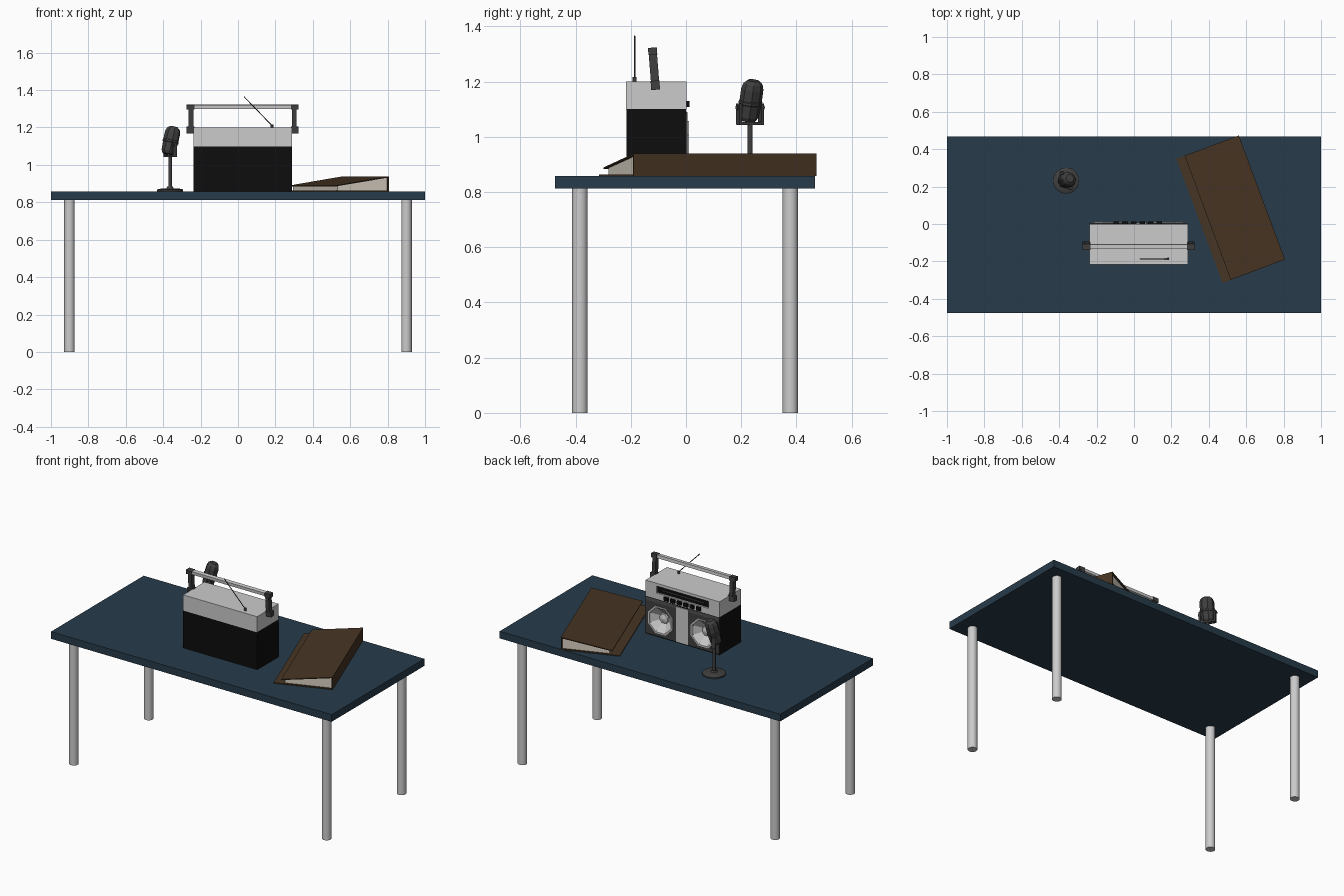
import bpy, bmesh, math
from mathutils import Matrix, Vector

if "Cube" in bpy.data.objects:
    bpy.data.objects.remove(bpy.data.objects["Cube"])

def material(name, rgb):
    m = bpy.data.materials.new(name)
    m.diffuse_color = (*rgb, 1)
    m.use_nodes = True
    m.node_tree.nodes["Principled BSDF"].inputs["Base Color"].default_value = m.diffuse_color
    return m

BLUE = material("table_blue", (.02, .043, .068))
BROWN = material("binder_brown", (.062, .035, .017))
PAPER = material("paper", (.68, .62, .53))
BLACK = material("black", (.004, .004, .004))
DARK = material("dark_grey", (.05, .05, .05))
I4 = Matrix.Identity(4)

def finish(name, bm, mat, M=I4, smooth=False):
    bmesh.ops.recalc_face_normals(bm, faces=bm.faces)
    me = bpy.data.meshes.new(name)
    bm.to_mesh(me)
    bm.free()
    ob = bpy.data.objects.new(name, me)
    bpy.context.collection.objects.link(ob)
    ob.matrix_world = M
    if mat:
        me.materials.append(mat)
    if smooth:
        bpy.ops.object.select_all(action='DESELECT')
        ob.select_set(True)
        bpy.context.view_layer.objects.active = ob
        bpy.ops.object.shade_smooth_by_angle(angle=math.radians(35))
    return ob

def box(name, lo, hi, mat=None, M=I4):
    lo, hi = Vector(lo), Vector(hi)
    bm = bmesh.new()
    bmesh.ops.create_cube(bm, size=1)
    for v in bm.verts:
        v.co = (lo + hi) / 2 + v.co * (hi - lo)
    return finish(name, bm, mat, M)

def prism(name, pts, a, b, mat, M=I4, along='Y'):
    # profile in the plane across the chosen axis, extruded from a to b
    bm = bmesh.new()
    f = bm.faces.new([bm.verts.new((p, a, q) if along == 'Y' else (a, p, q)) for p, q in pts])
    ext = bmesh.ops.extrude_face_region(bm, geom=[f])['geom']
    d = (0, b - a, 0) if along == 'Y' else (b - a, 0, 0)
    bmesh.ops.translate(bm, verts=[e for e in ext if isinstance(e, bmesh.types.BMVert)], vec=d)
    return finish(name, bm, mat, M)

def lathe(name, prof, n, mat=None, M=I4, smooth=False):
    bm = bmesh.new()
    vs = [bm.verts.new((r, 0, h)) for r, h in prof]
    es = [bm.edges.new(p) for p in zip(vs, vs[1:])]
    bmesh.ops.spin(bm, geom=vs + es, axis=(0, 0, 1), cent=(0, 0, 0), steps=n, angle=2 * math.pi)
    bmesh.ops.remove_doubles(bm, verts=bm.verts, dist=1e-5)
    return finish(name, bm, mat, M, smooth)

def rod(name, p, q, r, n=16, mat=None):
    p, q = Vector(p), Vector(q)
    L = (q - p).length
    M = Matrix.Translation(p) @ (q - p).to_track_quat('Z', 'Y').to_matrix().to_4x4()
    return lathe(name, [(0, 0), (r, 0), (r, L), (0, L)], n, mat, M, True)

def cut(ob, cutter):
    m = ob.modifiers.new("cut", 'BOOLEAN')
    m.operation, m.object, m.solver = 'DIFFERENCE', cutter, 'EXACT'
    cutter.hide_render = True
    cutter.display_type = 'WIRE'
    cutter.hide_set(True)

T = .858  # table surface height

# Table
box("table_top", (-1, -.475, .812), (1, .468, T), BLUE)
for sx in (-1, 1):
    for y in (-.384, .378):
        rod("table_leg", (sx * .901, y, 0), (sx * .901, y, .813), .028, 24)

# Radio body, speaker side facing +y
X0, X1, XC = -.239, .288, .0245
body = prism("radio_body", [(-.216, T), (0, T), (0, 1.1), (-.216, 1.1)], X0, X1, BLACK, along='X')
hood = box("radio_hood", (X0, -.217, 1.099), (X1, .001, 1.2))
window_cut = box("window_cutter", (-.16, -.014, 1.137), (.209, .05, 1.182))
cut(hood, window_cut)
box("dial_pane", (-.159, -.015, 1.138), (.208, -.009, 1.181), BLACK)
box("dial_scale", (-.12, -.01, 1.157), (.17, -.006, 1.163), DARK)

# Speakers in chamfered front panels
for s in (-1, 1):
    xc = XC + s * .152
    a, b = sorted((XC + s * .042, XC + s * .2625))
    panel = prism("speaker_panel", [(-.001, .862), (.006, .866), (.006, 1.078), (-.001, 1.097)],
                  a, b, DARK, along='X')
    M = (Matrix.Translation((xc, .006, .97)) @ Matrix.Rotation(-math.pi / 2, 4, 'X')
         @ Matrix.Rotation(math.pi / 8, 4, 'Z'))
    hole = lathe("speaker_cutter", [(0, -.06), (.092, -.06), (.092, .03), (0, .03)], 8, None, M)
    cut(body, hole)
    cut(panel, hole)
    lathe("speaker_cone", [(.094, -.003), (.094, .004), (.084, .004), (.078, -.006),
                           (.034, -.038), (.03, -.03), (0, -.022)], 8, None, M)
box("cassette_panel", (XC - .042, -.001, .864), (XC + .042, .006, 1.09))

# Row of buttons
for i in range(6):
    x = -.094 + i * .046
    box("radio_button", (x - .015, -.002, 1.108), (x + .015, .013, 1.13), BLACK)

# Carrying handle, slightly tilted
H = Matrix.Translation((XC, -.111, 1.185)) @ Matrix.Rotation(math.radians(4.5), 4, 'X')
for s in (-1, 1):
    a, b = sorted((s * .2635, s * .288))
    box("handle_arm", (a, -.015, -.014), (b, .015, .137), DARK, H)
    a, b = sorted((s * .258, s * .299))
    box("handle_corner", (a, -.016, .112), (b, .016, .138), DARK, H)
    box("handle_pivot", (a, -.016, -.015), (b, .016, .018), DARK, H)
box("handle_bar", (-.26, -.013, .116), (.26, .013, .136), None, H)

# Antenna
rod("antenna_base", (.182, -.186, 1.198), (.182, -.186, 1.216), .007, 12, DARK)
rod("antenna_rod", (.182, -.186, 1.21), (.032, -.186, 1.365), .0025, 8, DARK)

# Microphone
P = Matrix.Translation((-.363, .232, 0)) @ Matrix.Rotation(math.radians(30), 4, 'Z')
lathe("mic_base", [(0, T), (.07, T), (.07, T + .009), (.062, T + .014), (.02, T + .016),
                   (.015, T + .026), (0, T + .026)], 24, DARK, P, True)
lathe("mic_stem", [(0, T), (.0095, T), (.0095, 1.046), (0, 1.046)], 16, DARK, P, True)
box("mic_yoke_bottom", (-.013, -.05, 1.042), (.013, .05, 1.053), DARK, P)
for s in (-1, 1):
    a, b = sorted((s * .041, s * .051))
    box("mic_yoke_arm", (-.012, a, 1.045), (.012, b, 1.12), DARK, P)
    rod("mic_knob", P @ Vector((0, s * .035, 1.106)), P @ Vector((0, s * .057, 1.106)), .008, 10, DARK)
head = P @ Matrix.Translation((.004, 0, 1.129)) @ Matrix.Rotation(math.radians(15), 4, 'Y') \
    @ Matrix.Diagonal((.88, 1.03, 1, 1)) @ Matrix.Rotation(math.pi / 8, 4, 'Z')
lathe("mic_head", [(0, -.073), (.03, -.073), (.039, -.058), (.043, 0), (.043, .045),
                   (.037, .065), (.023, .077), (0, .077)], 8, DARK, head)
lathe("mic_band", [(.043, -.012), (.0455, -.01), (.0455, 0), (.043, .002)], 8, DARK, head)

# Ring binder, spine on the right
B = Matrix.Translation((.684, .1415, 0)) @ Matrix.Rotation(math.radians(20.4), 4, 'Z')
L = .354
prism("binder_bottom_cover", [(-.356, T), (0, T), (0, T + .005), (-.356, T + .005)], -L, L, BROWN, B)
prism("binder_top_cover", [(-.31, .884), (0, .933), (0, .939), (-.31, .889)], -L, L, BROWN, B)
prism("binder_spine", [(-.006, T), (0, T), (0, .939), (-.006, .936)], -L, L, BROWN, B)
prism("binder_pages", [(-.29, T + .005), (-.006, T + .005), (-.006, .932), (-.29, .887)],
      -.342, .342, PAPER, B)
